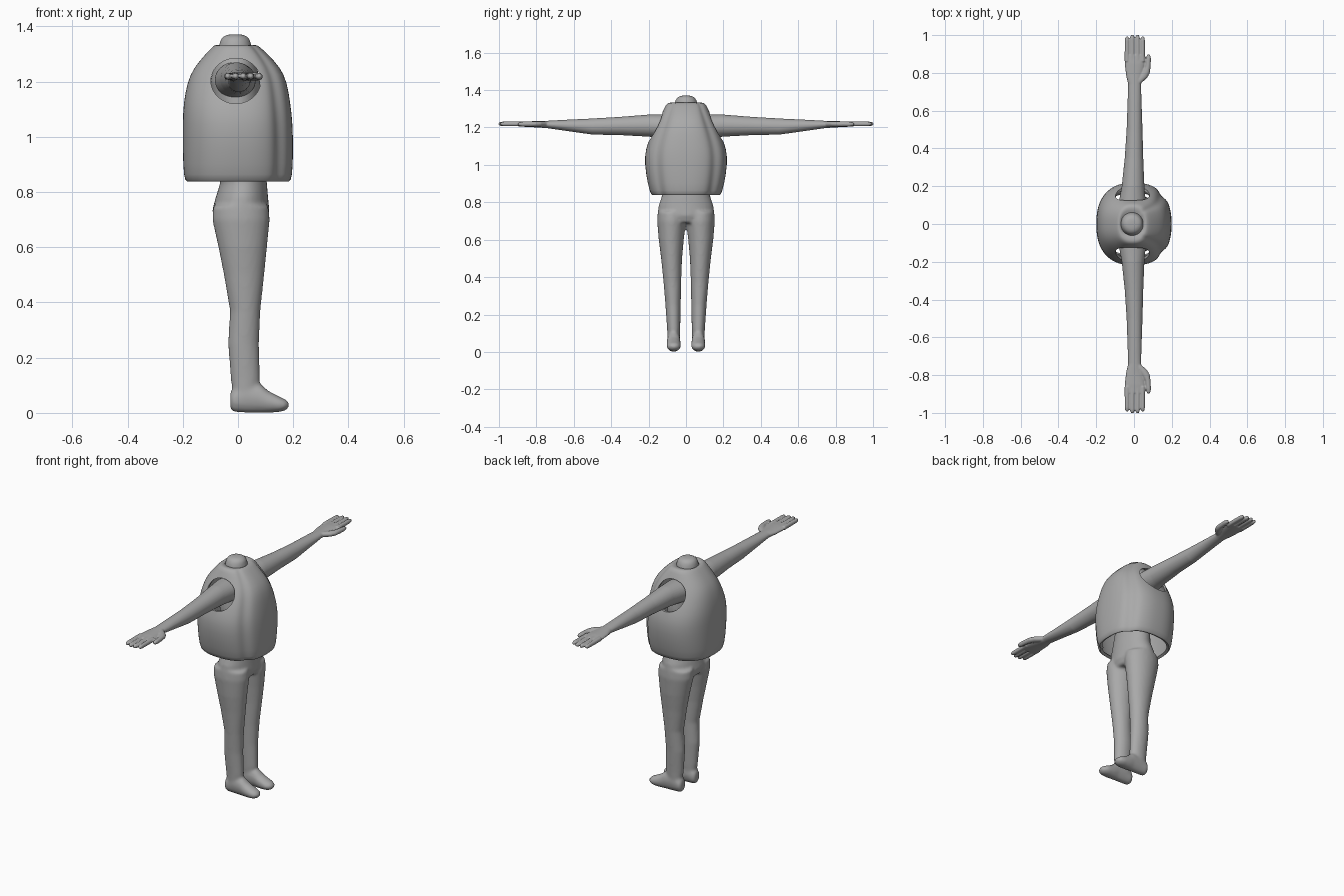
import bpy, bmesh, math

if "Cube" in bpy.data.objects:
    bpy.data.objects.remove(bpy.data.objects["Cube"])

grey = bpy.data.materials.new("plain grey")
grey.diffuse_color = (0.4, 0.4, 0.4, 1)
grey.use_nodes = True
grey.node_tree.nodes["Principled BSDF"].inputs["Base Color"].default_value = grey.diffuse_color


def loft(name, axis, sections, n=32, power=2.0, caps=True, groove=0.0):
    """Skin of rings. Section = (position on axis, centre a, centre b, half a, half b)."""
    bm = bmesh.new()
    rings = []
    for p, ca, cb, ha, hb in sections:
        ring = []
        for i in range(n):
            t = math.pi * 2 * i / n
            c, s = math.cos(t), math.sin(t)
            tt = t if t <= math.pi else 2 * math.pi - t
            k = 1 - groove * math.exp(-((tt - 0.75) / 0.15) ** 2)
            a = ca + k * ha * math.copysign(abs(c) ** (2 / power), c)
            b = cb + k * hb * math.copysign(abs(s) ** (2 / power), s)
            co = {'x': (p, a, b), 'y': (a, p, b), 'z': (a, b, p)}[axis]
            ring.append(bm.verts.new(co))
        rings.append(ring)
    for r, q in zip(rings, rings[1:]):
        for i in range(n):
            j = (i + 1) % n
            bm.faces.new((r[i], r[j], q[j], q[i]))
    if caps:
        bm.faces.new(rings[0])
        bm.faces.new(rings[-1])
    bmesh.ops.recalc_face_normals(bm, faces=bm.faces[:])
    me = bpy.data.meshes.new(name)
    bm.to_mesh(me)
    bm.free()
    me.materials.append(grey)
    ob = bpy.data.objects.new(name, me)
    bpy.context.collection.objects.link(ob)
    return ob


def select(obs):
    bpy.ops.object.select_all(action='DESELECT')
    for o in obs:
        o.select_set(True)
    bpy.context.view_layer.objects.active = obs[0]


def fuse(obs, voxel, smooth):
    """Join overlapping pieces into one soft skin."""
    select(obs)
    bpy.ops.object.join()
    ob = obs[0]
    m = ob.modifiers.new("skin", 'REMESH')
    m.mode, m.voxel_size, m.use_smooth_shade = 'VOXEL', voxel, True
    m = ob.modifiers.new("soften", 'SMOOTH')
    m.factor, m.iterations = 0.5, smooth
    return ob


# Torso with neck stump, legs and feet
body = [loft("body", 'z', [
    (.69, .01, 0, .09, .13), (.73, .01, 0, .104, .152), (.78, .014, 0, .095, .147),
    (.83, .02, 0, .085, .13), (.95, .01, 0, .08, .115), (1.1, 0, 0, .085, .125),
    (1.2, -.01, 0, .09, .12), (1.27, -.01, 0, .075, .1), (1.31, -.01, 0, .062, .065),
    (1.335, -.01, 0, .058, .06), (1.355, -.01, 0, .052, .052), (1.366, -.01, 0, .04, .04),
    (1.371, -.01, 0, .02, .02)])]
for s in (-1, 1):
    body.append(loft("leg", 'z', [
        (.04, .025, s * .066, .04, .032), (.12, .027, s * .066, .053, .035),
        (.25, .02, s * .069, .056, .041), (.37, .026, s * .073, .055, .047),
        (.5, .022, s * .077, .073, .056), (.6, .017, s * .079, .088, .067),
        (.7, .011, s * .077, .104, .077), (.75, .01, s * .076, .1, .075)]))
    body.append(loft("foot", 'x', [
        (-.028, s * .066, .045, .022, .03), (-.015, s * .066, .047, .032, .044),
        (.03, s * .066, .06, .035, .06), (.08, s * .066, .053, .036, .053),
        (.11, s * .066, .04, .038, .04), (.15, s * .066, .031, .038, .028),
        (.173, s * .066, .029, .03, .02), (.184, s * .066, .029, .015, .01)]))
fuse(body, .008, 6)

# Arms with palm, fingers and thumb
for s, side in ((-1, "right"), (1, "left")):
    arm = [loft(side + "_arm", 'y', [(s * y, *r) for y, *r in (
        (.09, -.01, 1.205, .075, .065), (.2, -.005, 1.21, .06, .059),
        (.35, 0, 1.208, .049, .049), (.5, .003, 1.205, .042, .043),
        (.65, .003, 1.212, .037, .029), (.74, .003, 1.216, .034, .02),
        (.79, .002, 1.217, .045, .017), (.85, .004, 1.218, .053, .015),
        (.895, .005, 1.218, .052, .012))])]
    for x, tip in ((-.037, .99), (-.009, 1.0), (.019, 1.0), (.046, .99)):
        arm.append(loft("finger", 'y', [
            (s * (tip - d), x, 1.219, r, r) for d, r in
            ((.13, .013), (.05, .0125), (.015, .012), (.003, .009), (-.003, .004))], n=16))
    arm.append(loft("thumb", 'y', [
        (s * y, x, 1.218, a, b) for y, x, a, b in
        ((.745, .018, .02, .014), (.775, .045, .026, .015), (.8, .062, .022, .015),
         (.83, .073, .015, .014), (.875, .077, .013, .013), (.892, .077, .01, .01),
         (.899, .077, .004, .004))], n=16))
    fuse(arm, .0042, 3)

# Sleeveless vest: open shell with curled hem and two soft front folds
vest = loft("vest", 'z', [
    (.845, 0, 0, .172, .165), (.833, 0, 0, .185, .18), (.85, 0, 0, .197, .193),
    (.95, 0, 0, .2, .215), (1.05, -.001, 0, .199, .223), (1.12, -.004, 0, .194, .205),
    (1.2, -.003, 0, .18, .168), (1.25, -.003, 0, .157, .142), (1.3, -.005, 0, .112, .117),
    (1.325, -.007, 0, .086, .106), (1.336, -.008, 0, .07, .088), (1.325, -.01, 0, .058, .058)],
    n=64, power=2.4, caps=False, groove=.06)
m = vest.modifiers.new("soft", 'SUBSURF')
m.levels = m.render_levels = 1
m = vest.modifiers.new("cloth", 'SOLIDIFY')
m.thickness, m.offset = .012, -1

# Armholes cut straight through both sides
cutter = loft("armhole_cutter", 'y', [(-.5, -.008, 1.202, .09, .082), (.5, -.008, 1.202, .09, .082)], n=48)
cutter.hide_render = True
m = vest.modifiers.new("armholes", 'BOOLEAN')
m.operation, m.object, m.solver = 'DIFFERENCE', cutter, 'EXACT'
select([vest])
for m in list(vest.modifiers):
    bpy.ops.object.modifier_apply(modifier=m.name)
bpy.data.objects.remove(cutter)
bpy.ops.object.shade_smooth_by_angle(angle=math.radians(50))
